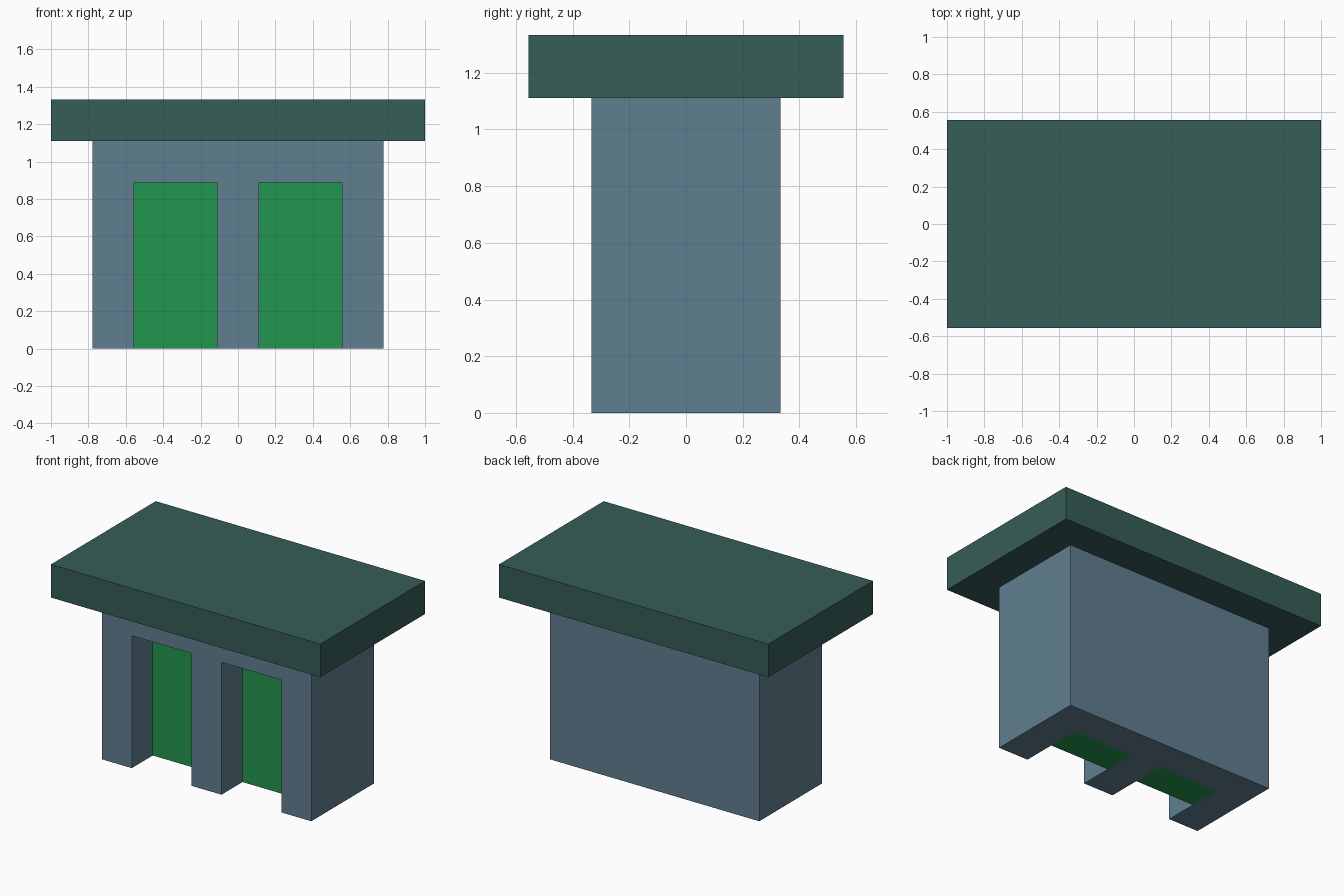
import bpy
import bmesh

if "Cube" in bpy.data.objects:
    bpy.data.objects.remove(bpy.data.objects["Cube"], do_unlink=True)

U = 2 / 18  # design module: the roof is 18 modules long


def material(name, rgb):
    # 8-bit sRGB to linear
    lin = [c / 255 / 12.92 if c < 10 else ((c / 255 + 0.055) / 1.055) ** 2.4 for c in rgb]
    mat = bpy.data.materials.new(name)
    mat.use_nodes = True
    mat.diffuse_color = (*lin, 1)
    bsdf = next(n for n in mat.node_tree.nodes if n.type == 'BSDF_PRINCIPLED')
    bsdf.inputs["Base Color"].default_value = (*lin, 1)
    return mat


def box(name, lo, hi, mat):
    # Axis-aligned box between two corners given in modules
    bm = bmesh.new()
    bmesh.ops.create_cube(bm, size=1)
    for v in bm.verts:
        v.co = [(lo[i] if v.co[i] < 0 else hi[i]) * U for i in range(3)]
    mesh = bpy.data.meshes.new(name)
    bm.to_mesh(mesh)
    bm.free()
    mesh.materials.append(mat)
    obj = bpy.data.objects.new(name, mesh)
    bpy.context.collection.objects.link(obj)
    return obj


slate = material("slate blue", (96, 126, 144))
pine = material("dark pine green", (54, 93, 87))
green = material("bright green", (34, 150, 80))

# Main block and overhanging flat roof
body = box("body", (-7, -3, 0), (7, 3, 10), slate)
box("roof", (-9, -5, 10), (9, 5, 12), pine)

# Two doorways cut into the front, each closed by a thick door set back from it
for side, x0 in (("right", -5), ("left", 1)):
    cutter = box(side + "_doorway_cutter", (x0, -4, -1), (x0 + 4, 1, 8), slate)
    cutter.hide_render = True
    mod = body.modifiers.new(side + "_doorway", 'BOOLEAN')
    mod.operation = 'DIFFERENCE'
    mod.solver = 'EXACT'
    mod.object = cutter
    bpy.context.view_layer.objects.active = body
    bpy.ops.object.modifier_apply(modifier=mod.name)
    bpy.data.objects.remove(cutter, do_unlink=True)
    box(side + "_door", (x0, -1, 0), (x0 + 4, 1, 8), green)
